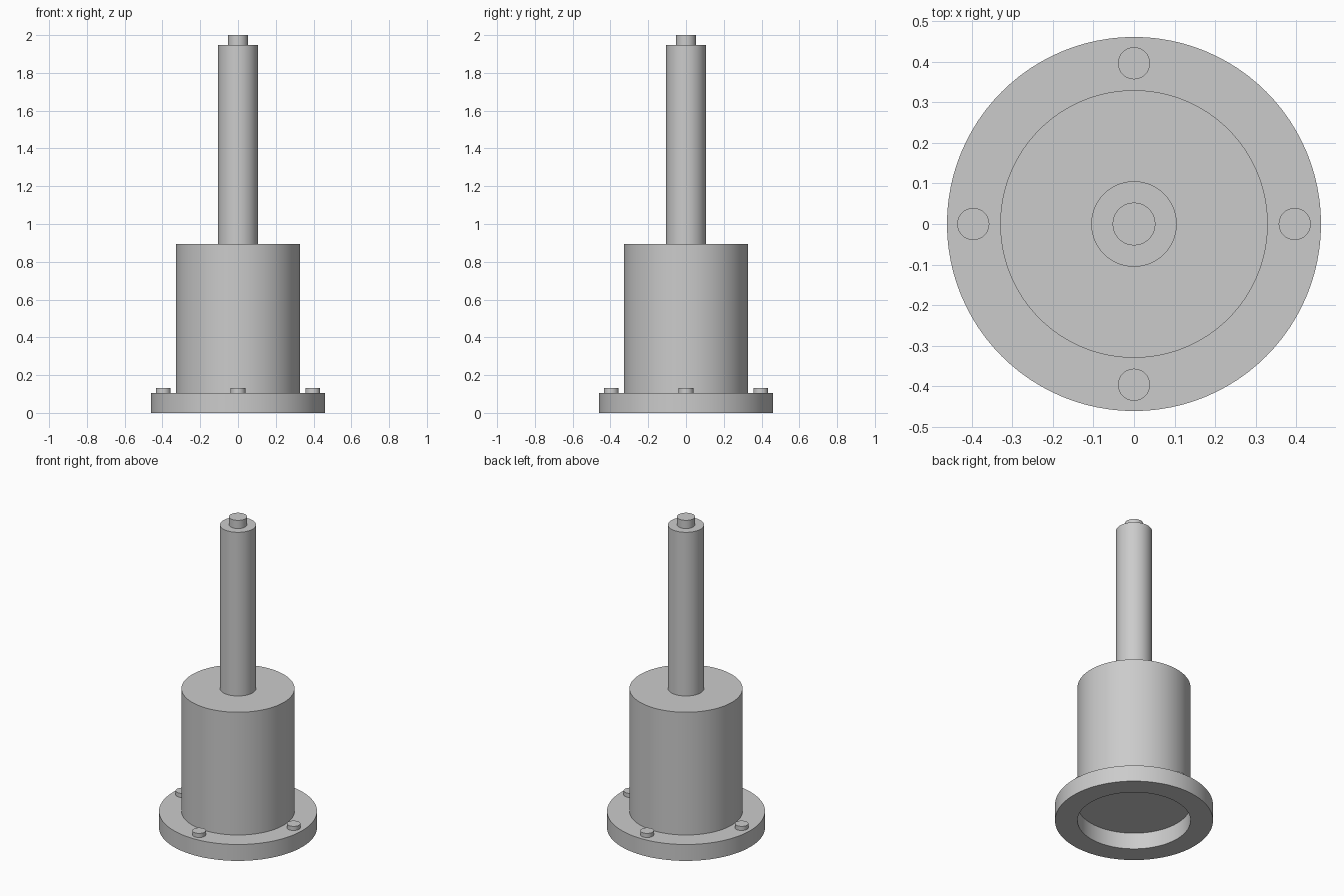
import bpy
import bmesh
import math

cube = bpy.data.objects.get("Cube")
if cube:
    bpy.data.objects.remove(cube, do_unlink=True)

U = 2 / 19  # base module: flange thickness
SEGMENTS = 96

grey = bpy.data.materials.new("plain_grey")
grey.use_nodes = True
colour = (0.6, 0.6, 0.6, 1)
grey.diffuse_color = colour
grey.node_tree.nodes["Principled BSDF"].inputs["Base Color"].default_value = colour


def lathe(name, profile, location=(0, 0, 0), closed=False):
    """Spin a (radius, height) profile around the vertical axis."""
    bm = bmesh.new()
    verts = [bm.verts.new((r * U, 0, z * U)) for r, z in profile]
    pairs = list(zip(verts, verts[1:]))
    if closed:
        pairs.append((verts[-1], verts[0]))
    edges = [bm.edges.new(p) for p in pairs]
    bmesh.ops.spin(bm, geom=verts + edges, cent=(0, 0, 0), axis=(0, 0, 1),
                   angle=math.tau, steps=SEGMENTS, use_duplicate=False)
    bmesh.ops.remove_doubles(bm, verts=bm.verts, dist=1e-5)
    bmesh.ops.recalc_face_normals(bm, faces=bm.faces)
    mesh = bpy.data.meshes.new(name)
    bm.to_mesh(mesh)
    bm.free()
    mesh.materials.append(grey)
    obj = bpy.data.objects.new(name, mesh)
    obj.location = location
    bpy.context.collection.objects.link(obj)
    bpy.ops.object.select_all(action="DESELECT")
    obj.select_set(True)
    bpy.context.view_layer.objects.active = obj
    bpy.ops.object.shade_smooth_by_angle(angle=math.radians(30))
    return obj


def cylinder(name, radius, bottom, top, location=(0, 0, 0)):
    return lathe(name, [(0, bottom), (radius, bottom), (radius, top), (0, top)], location)


# Open ring flange, leaving a recess under the body
BODY_R, FLANGE_R = 3.13, 4.375
lathe("flange_ring", [(BODY_R, 0), (FLANGE_R, 0), (FLANGE_R, 1), (BODY_R, 1)], closed=True)

# Body, shaft and shaft tip stacked upwards
cylinder("body", BODY_R, 1, 8.5)
cylinder("shaft", 1, 8.5, 18.5)
cylinder("shaft_tip", 0.5, 18.5, 19)

# Four bolt heads around the flange
for i, side in enumerate(("left", "back", "right", "front")):
    a = i * math.pi / 2
    cylinder(f"bolt_head_{side}", 0.375, 1, 1.25,
             (3.76 * U * math.cos(a), 3.76 * U * math.sin(a), 0))
